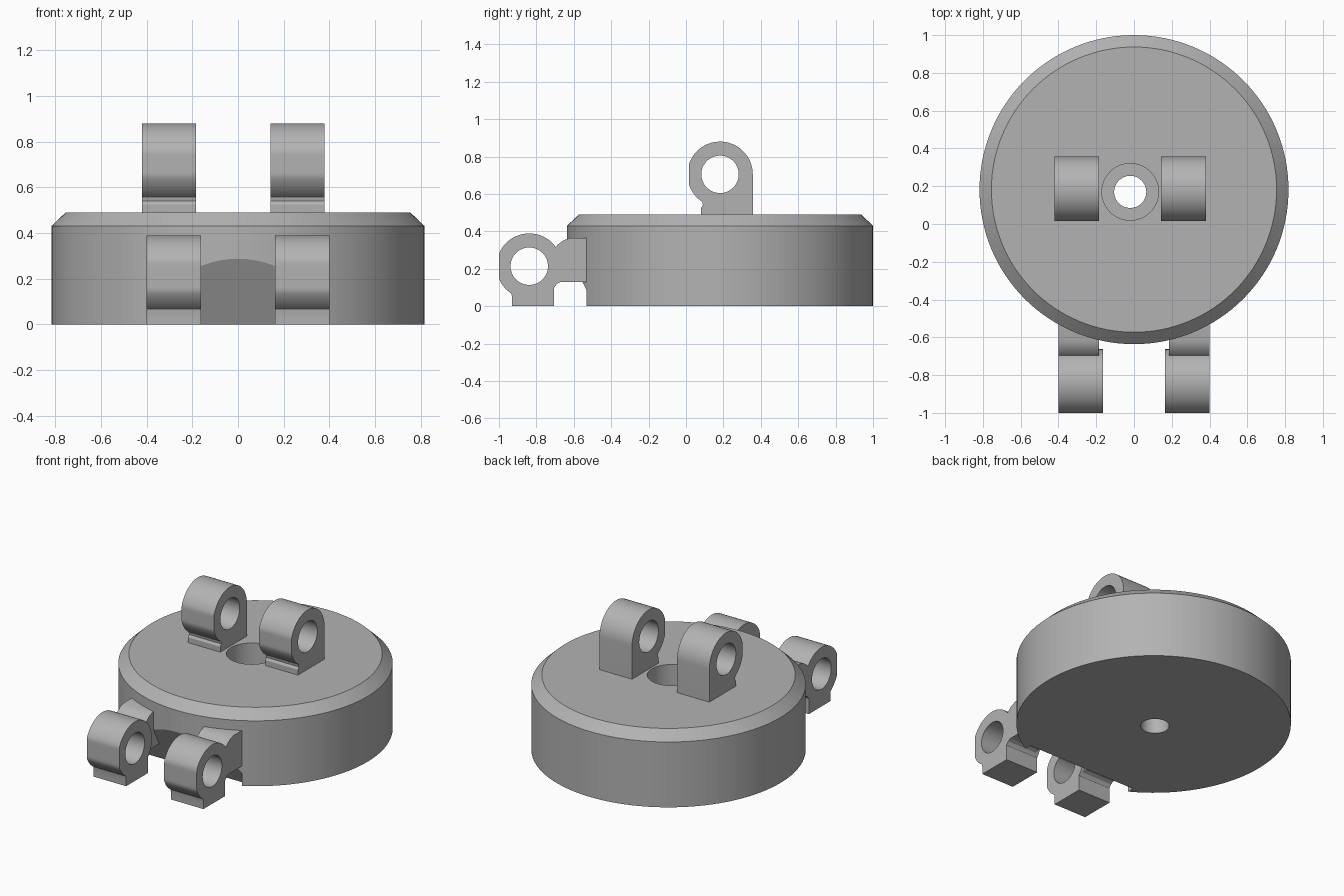
import bpy, bmesh
from math import cos, sin, radians, pi
from mathutils import Matrix

cube = bpy.data.objects.get("Cube")
if cube:
    bpy.data.objects.remove(cube, do_unlink=True)

grey = bpy.data.materials.new("plain grey")
grey.use_nodes = True
colour = (0.45, 0.45, 0.45, 1)
grey.diffuse_color = colour
grey.node_tree.nodes["Principled BSDF"].inputs["Base Color"].default_value = colour


def finish(name, bm):
    bmesh.ops.recalc_face_normals(bm, faces=bm.faces)
    mesh = bpy.data.meshes.new(name)
    bm.to_mesh(mesh)
    bm.free()
    mesh.materials.append(grey)
    obj = bpy.data.objects.new(name, mesh)
    bpy.context.collection.objects.link(obj)
    return obj


def extrude_x(name, outline, x0, x1):
    """Extrude a closed (y, z) outline from x0 to x1."""
    bm = bmesh.new()
    face = bm.faces.new([bm.verts.new((x0, y, z)) for y, z in outline])
    side = bmesh.ops.extrude_face_region(bm, geom=[face])["geom"]
    verts = [v for v in side if isinstance(v, bmesh.types.BMVert)]
    bmesh.ops.translate(bm, verts=verts, vec=(x1 - x0, 0, 0))
    return finish(name, bm)


def tube(name, centre, r0, r1, depth, along_x=False, sides=96):
    bm = bmesh.new()
    matrix = Matrix.Translation(centre)
    if along_x:
        matrix = matrix @ Matrix.Rotation(pi / 2, 4, 'Y')
    bmesh.ops.create_cone(bm, cap_ends=True, segments=sides, radius1=r0,
                          radius2=r1, depth=depth, matrix=matrix)
    return finish(name, bm)


def combine(obj, other, operation='DIFFERENCE'):
    """Boolean two parts, bake the result and drop the second part."""
    mod = obj.modifiers.new("combine", 'BOOLEAN')
    mod.operation, mod.solver, mod.object = operation, 'EXACT', other
    graph = bpy.context.evaluated_depsgraph_get()
    baked = bpy.data.meshes.new_from_object(obj.evaluated_get(graph))
    obj.modifiers.clear()
    obj.data = baked
    bpy.data.objects.remove(other, do_unlink=True)


def arc(cy, cz, r, start, end, low, high, steps=48):
    """Arc points in (y, z), flattened at the y limits."""
    pts = []
    for i in range(steps + 1):
        a = radians(start + (end - start) * i / steps)
        pts.append((min(high, max(low, cy + r * cos(a))), cz + r * sin(a)))
    return pts


# Chamfered disc: rim profile revolved about its axis
DISC_Y, R, TOP_R, TOP, RIM = 0.182, 0.818, 0.755, 0.49, 0.43
bm = bmesh.new()
rings = []
for r, z in ((R, 0), (R, RIM), (TOP_R, TOP)):
    rings.append([bm.verts.new((r * cos(2 * pi * i / 128),
                                DISC_Y + r * sin(2 * pi * i / 128), z))
                  for i in range(128)])
for low, high in zip(rings, rings[1:]):
    for i in range(128):
        j = (i + 1) % 128
        bm.faces.new((low[i], low[j], high[j], high[i]))
bm.faces.new(rings[0])
bm.faces.new(rings[-1])
disc = finish("disc_body", bm)

# Stepped centre hole and slanted front clearance notch
combine(disc, tube("hole_cutter", (-0.02, 0.17, 0.25), 0.085, 0.085, 1))
combine(disc, tube("counterbore_cutter", (-0.02, 0.17, 0.45), 0.15, 0.15, 0.5))
combine(disc, extrude_x("notch_cutter", [(-0.9, -0.1), (-0.435, -0.1),
                                         (-0.64, 0.295), (-0.9, 0.295)], -0.4, 0.4))

# Upper hinge lugs: flat back, stepped foot at the front
parts = [disc]
CY, CZ, LUG_R, HOLE_R = 0.182, 0.705, 0.175, 0.1
for side, x0, x1 in (("right", -0.42, -0.185), ("left", 0.143, 0.38)):
    outline = [(0.357, 0.47)]
    outline += arc(CY, CZ, LUG_R, 0, 237, 0.015, 0.357)
    outline += [(0.09, 0.54), (0.08, 0.525), (0.08, 0.47)]
    lug = extrude_x("upper_lug_" + side, outline, x0, x1)
    combine(lug, tube("pin_cutter", ((x0 + x1) / 2, CY, CZ),
                      HOLE_R, HOLE_R, 1 / 2, True))
    parts.append(lug)

# Front hinge lugs: ring on a square foot, joined to the disc by a neck
CY, CZ = -0.838, 0.214
for side, s in (("right", -1), ("left", 1)):
    outline = [(-0.705, 0), (-0.705, 0.1)]
    outline += arc(CY, CZ, LUG_R, -40, 237, -1.0, 1)
    outline += [(-0.93, 0.05), (-0.93, 0)]
    lug = extrude_x("front_lug_" + side, outline, s * 0.163, s * 0.4)
    neck = extrude_x("neck", [
        (-0.703, 0.1), (-0.695, 0.118), (-0.67, 0.13), (-0.45, 0.13),
        (-0.45, 0.365), (-0.62, 0.365), (-0.655, 0.352), (-0.685, 0.33),
        (-0.708, 0.3)], s * 0.185, s * 0.4)
    combine(lug, neck, 'UNION')
    combine(lug, tube("pin_cutter", (s * 0.28, CY, CZ),
                      HOLE_R, HOLE_R, 1 / 2, True))
    parts.append(lug)

# Smooth round surfaces, keep edges sharp
bpy.ops.object.select_all(action='DESELECT')
for part in parts:
    part.select_set(True)
bpy.context.view_layer.objects.active = disc
bpy.ops.object.shade_smooth_by_angle(angle=radians(25))
